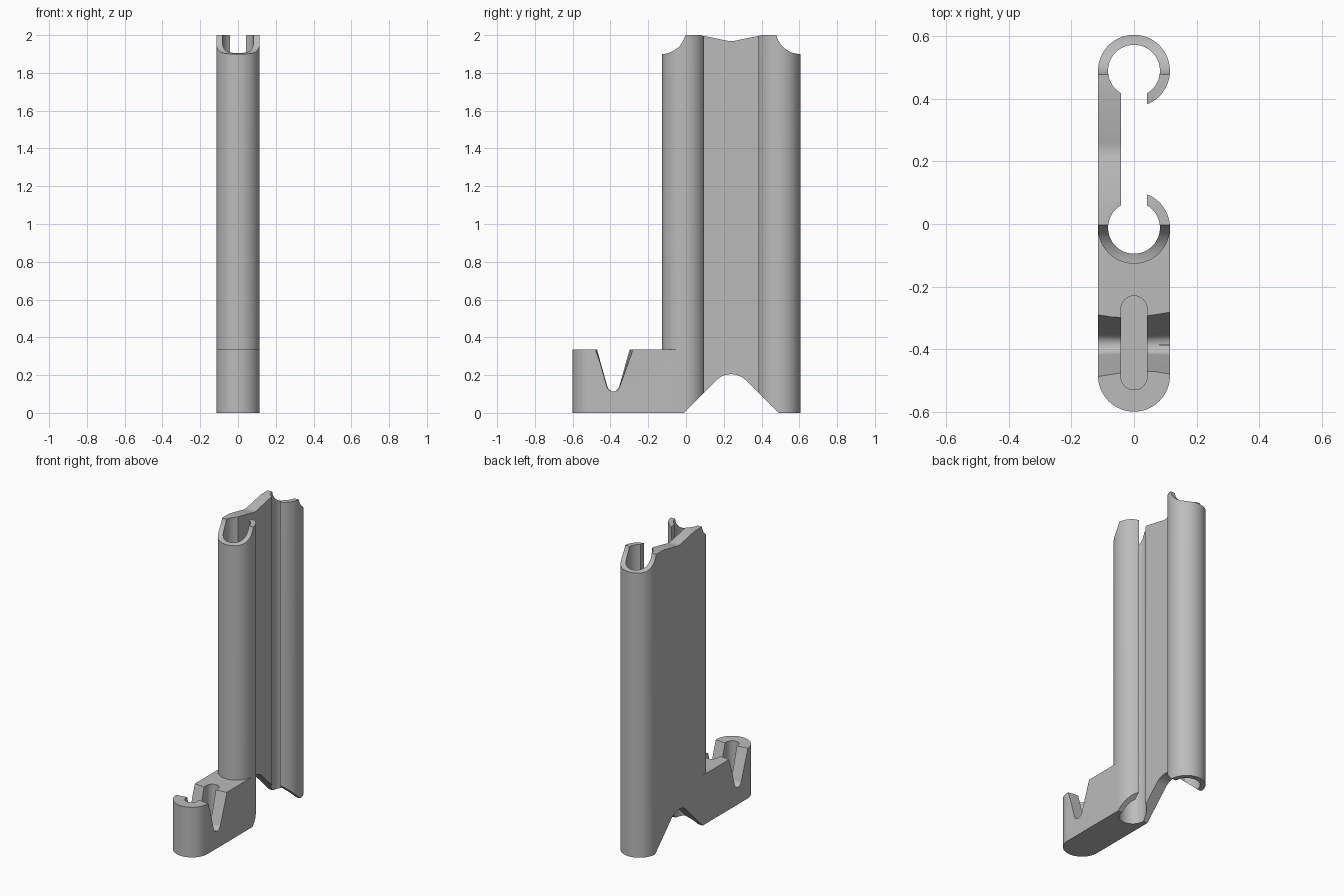
import bpy, bmesh
from math import sin, cos, radians, acos, degrees

if "Cube" in bpy.data.objects:
    bpy.data.objects.remove(bpy.data.objects["Cube"])

R, HOLE, GAP = 0.115, 0.083, 0.042       # tube radii and half slot width
FRONT, BACK, NOSE = -0.012, 0.49, -0.485  # centres along y
BASE_TOP = 0.335

grey = bpy.data.materials.new("light grey")
grey.use_nodes = True
colour = (0.5, 0.5, 0.5, 1)
grey.diffuse_color = colour
grey.node_tree.nodes["Principled BSDF"].inputs["Base Color"].default_value = colour


def arc(cx, cy, r, a, b, n=24):
    steps = [radians(a + (b - a) * i / n) for i in range(n + 1)]
    return [(cx + r * cos(t), cy + r * sin(t)) for t in steps]


def loft(name, rings):
    """Solid through a list of equal rings of 3D points."""
    bm = bmesh.new()
    rows = [[bm.verts.new(p) for p in ring] for ring in rings]
    n = len(rows[0])
    for lo, hi in zip(rows, rows[1:]):
        for i in range(n):
            j = (i + 1) % n
            bm.faces.new((lo[i], lo[j], hi[j], hi[i]))
    bm.faces.new(rows[0][::-1])
    bm.faces.new(rows[-1])
    bmesh.ops.recalc_face_normals(bm, faces=bm.faces)
    mesh = bpy.data.meshes.new(name)
    bm.to_mesh(mesh)
    bm.free()
    mesh.materials.append(grey)
    obj = bpy.data.objects.new(name, mesh)
    bpy.context.collection.objects.link(obj)
    return obj


def upright(name, outline, z0, z1):
    return loft(name, [[(x, y, z) for x, y in outline] for z in (z0, z1)])


def combine(obj, other, operation):
    mod = obj.modifiers.new("cut", "BOOLEAN")
    mod.operation, mod.object, mod.solver = operation, other, "EXACT"
    deps = bpy.context.evaluated_depsgraph_get()
    mesh = bpy.data.meshes.new_from_object(obj.evaluated_get(deps))
    obj.modifiers.clear()
    obj.data = mesh
    bpy.data.objects.remove(other)


# Two slotted tubes joined by a side plate
out_a, in_a = degrees(acos(GAP / R)), degrees(acos(GAP / HOLE))
profile = (arc(0, FRONT, R, -180, out_a, 48)
           + arc(0, FRONT, HOLE, in_a, -180 - in_a, 48)
           + arc(0, BACK, HOLE, 180 + in_a, -in_a, 48)
           + arc(0, BACK, R, -out_a, 180, 48))
column = upright("twin_tube_column", profile, 0, 2)

# Side silhouette: coved top corners, shallow dip, arched underside
mid = (FRONT + BACK) / 2
dip = [(mid - 0.165, 2.01), (mid - 0.165, 2.0)] + arc(mid, 2.068, 0.1, 255, 285, 8) + [
    (mid + 0.165, 2.0), (mid + 0.165, 2.01)]
silhouette = ([(-0.2, -0.1), (FRONT - 0.1, -0.1)]
              + arc(mid, 0.095, 0.11, 135, 45, 16)
              + [(BACK + 0.1, -0.1), (0.7, -0.1), (0.7, 1.9)]
              + arc(0.605, 2.03, 0.13, 270, 190)
              + dip[::-1]
              + arc(-0.13, 2.03, 0.13, -10, -90)
              + [(-0.2, 1.9)])
trim = loft("trim", [[(x, y, z) for y, z in silhouette] for x in (-0.3, 0.3)])
combine(column, trim, "INTERSECT")

# Foot block with a rounded nose, wrapping the front tube
outline = arc(0, NOSE, R, -180, 0, 32) + arc(0, FRONT, 0.1, 0, -180, 32)
outline = outline[:33] + [(R, FRONT)] + outline[33:] + [(-R, FRONT)]
foot = upright("foot_block", outline, 0, BASE_TOP)

# Blind slot in the top of the foot
slot = (arc(0, NOSE - 0.003, GAP, -180, 0, 16) + arc(0, -0.272, GAP, 0, 180, 16))
combine(foot, upright("slot", slot, 0.1, 0.5), "DIFFERENCE")

# V notch across the foot, flaring outwards
notch = [(-0.131, 0.435)] + arc(0, 0.15, 0.036, 197, 343, 16) + [(0.131, 0.435)]
rings = []
for x in (-0.2, 0, 0.2):
    flare = 0.86 + 1.2 * abs(x)
    rings.append([(x, -0.385 + y * flare, z) for y, z in notch])
combine(foot, loft("notch", rings), "DIFFERENCE")

combine(column, foot, "UNION")
column.name = "twin_tube_holder"
bpy.context.view_layer.objects.active = column
column.select_set(True)
bpy.ops.object.shade_smooth_by_angle(angle=radians(30))
